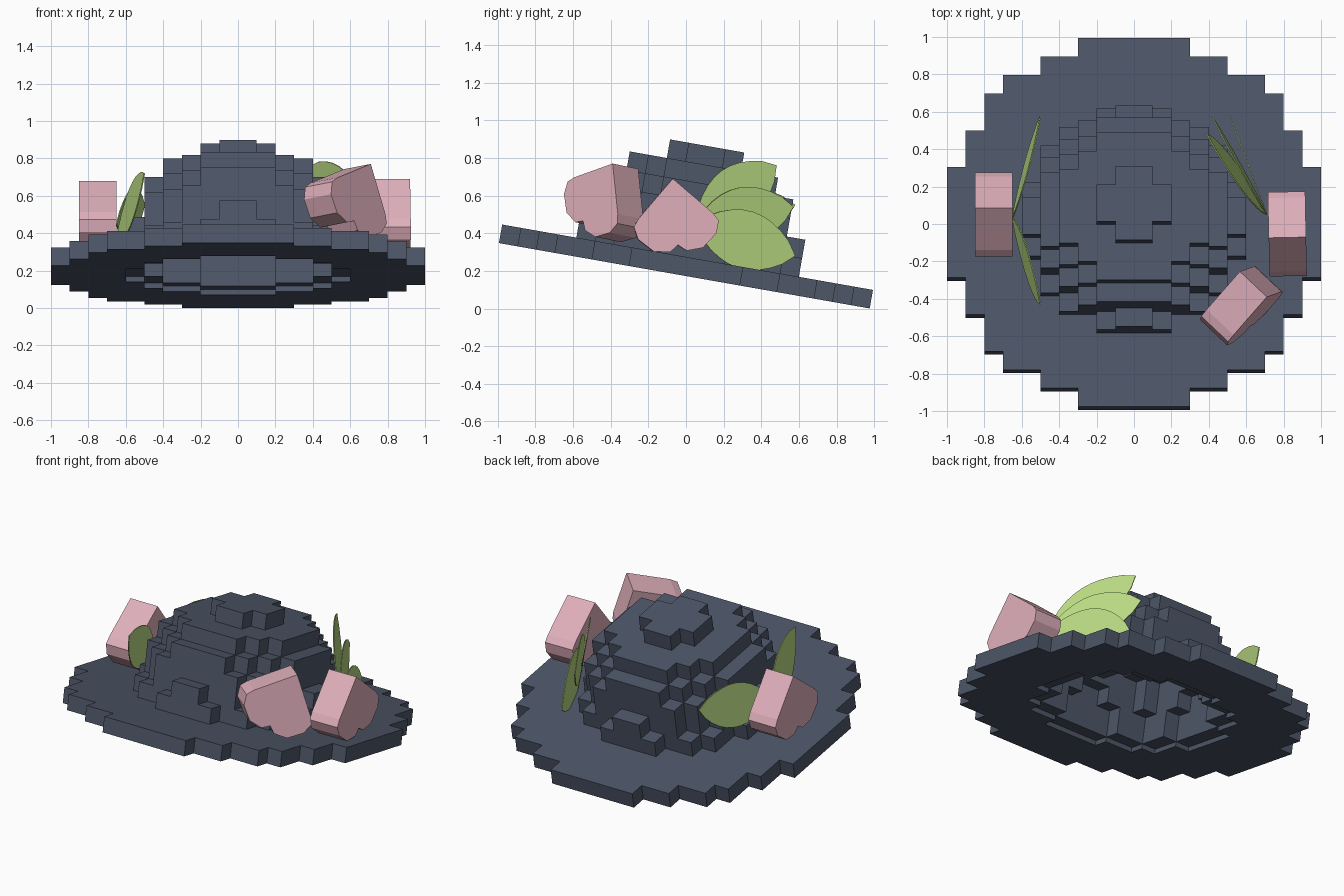
import bpy, bmesh, math
from mathutils import Vector, Matrix

if "Cube" in bpy.data.objects:
    bpy.data.objects.remove(bpy.data.objects["Cube"])


def material(name, rgb):
    m = bpy.data.materials.new(name)
    m.diffuse_color = (*rgb, 1)
    m.use_nodes = True
    m.node_tree.nodes["Principled BSDF"].inputs["Base Color"].default_value = m.diffuse_color
    return m


SLATE = material("slate", (0.074, 0.092, 0.136))
PINK = material("pink", (0.74, 0.43, 0.50))
GREEN = material("leaf green", (0.50, 0.72, 0.23))


def finish(name, bm, mat):
    bmesh.ops.recalc_face_normals(bm, faces=bm.faces)
    me = bpy.data.meshes.new(name)
    bm.to_mesh(me)
    bm.free()
    me.materials.append(mat)
    ob = bpy.data.objects.new(name, me)
    bpy.context.collection.objects.link(ob)
    return ob


# Hat: stepped block shells, tilted back by ten degrees
S = 0.1
TILT = Matrix.Translation((0, -0.009, 0.174)) @ Matrix.Rotation(math.radians(-10), 4, 'X')


def disc(r2, k):
    return {(i, j, k) for i in range(-10, 10) for j in range(-10, 10)
            if (i + .5) ** 2 + (j + .5) ** 2 < r2}


SIDES = [(1, 0, 0), (-1, 0, 0), (0, 1, 0), (0, -1, 0)]
DIRS = SIDES + [(0, 0, 1), (0, 0, -1)]


def step(c, d):
    return tuple(a + b for a, b in zip(c, d))


def block_part(name, cells, floor=0.0):
    bm = bmesh.new()
    verts = {}

    def vert(p):
        if p not in verts:
            x, y, z = (n * S for n in p)
            verts[p] = bm.verts.new(TILT @ Vector((x, y, max(z, floor))))
        return verts[p]

    for c in cells:
        for d in DIRS:
            if step(c, d) in cells:
                continue
            ax = [abs(n) for n in d].index(1)
            u, v = (ax + 1) % 3, (ax + 2) % 3
            corners = []
            for a, b in ((0, 0), (1, 0), (1, 1), (0, 1)):
                p = list(c)
                p[ax] += d[ax] > 0
                p[u] += a
                p[v] += b
                corners.append(vert(tuple(p)))
            if sum(d) < 0:
                corners.reverse()
            bm.faces.new(corners)
    me = bpy.data.meshes.new(name)
    bm.to_mesh(me)
    bm.free()
    me.materials.append(SLATE)
    bpy.context.collection.objects.link(bpy.data.objects.new(name, me))


LAYERS = [33.75, 33.75, 31.75, 27.75, 23, 15, 3.5]   # squared radius per level
solid = set().union(*(disc(r2, k) for k, r2 in enumerate(LAYERS)))
shell = {c for c in solid
         if any(step(c, d) not in solid for d in (DIRS if c[2] else SIDES))}
block_part("brim", disc(99, 0) - disc(LAYERS[0], 0))
block_part("crown", shell, floor=0.03)

# Petals: heart-shaped prisms, point upward
HALF = [(.28, 0), (.33, .01), (.365, .07), (.36, .175), (.305, .243)]
HEART = [(0, 0)] + HALF + [(.25, .25)] + [(b, a) for a, b in reversed(HALF)]


def petal(name, apex, a, n, depth=0.2):
    """apex: tip of the outer face; a: one straight side; n: outward normal."""
    n = Vector(n).normalized()
    a = Vector(a)
    a = (a - n * a.dot(n)).normalized()
    b = n.cross(a)
    bm = bmesh.new()
    front = [bm.verts.new(Vector(apex) + a * p + b * q) for p, q in HEART]
    back = [bm.verts.new(v.co - n * depth) for v in front]
    bm.faces.new(front)
    bm.faces.new(back[::-1])
    m = len(front)
    for i in range(m):
        bm.faces.new((front[i], back[i], back[(i + 1) % m], front[(i + 1) % m]))
    finish(name, bm, PINK)


petal("left_petal", (-.85, .085, .68), (0, .6, -.8), (-1, 0, 0))
petal("right_petal", (.92, -.07, .69), (0, -.65, -.76), (1, .02, 0))
petal("front_petal", (.71, -.39, .77), (-.69, -.66, -.27), (.72, -.68, .14))


# Leaves: thin pointed plates, leaning slightly inward
def leaf(name, base, tip, half_width, lean=0.0):
    base, tip = Vector(base), Vector(tip)
    u = tip - base
    up = Vector((lean, 0, 1))
    w = (up - u * (up.dot(u) / u.dot(u))).normalized()
    n = u.cross(w).normalized() * 0.003
    ts = [i / 10 for i in range(11)]
    ring = [(t, half_width * math.sin(math.pi * t) ** .75) for t in ts[1:-1]]
    outline = [(0, 0)] + ring + [(1, 0)] + [(t, -h) for t, h in reversed(ring)]
    bm = bmesh.new()
    f = [bm.verts.new(base + u * t + w * h + n) for t, h in outline]
    k = [bm.verts.new(v.co - n * 2) for v in f]
    bm.faces.new(f)
    bm.faces.new(k[::-1])
    m = len(f)
    for i in range(m):
        bm.faces.new((f[i], k[i], k[(i + 1) % m], f[(i + 1) % m]))
    finish(name, bm, GREEN)


leaf("right_leaf_low", (.71, .05, .45), (.51, .58, .28), .155)
leaf("right_leaf_mid", (.71, .05, .45), (.42, .57, .54), .15, -.06)
leaf("right_leaf_high", (.71, .05, .45), (.39, .48, .76), .15, -.2)
leaf("left_leaf_back", (-.65, .03, .45), (-.5, .58, .55), .14, .1)
leaf("left_leaf_front", (-.65, .03, .36), (-.5, -.43, .72), .13, .15)
